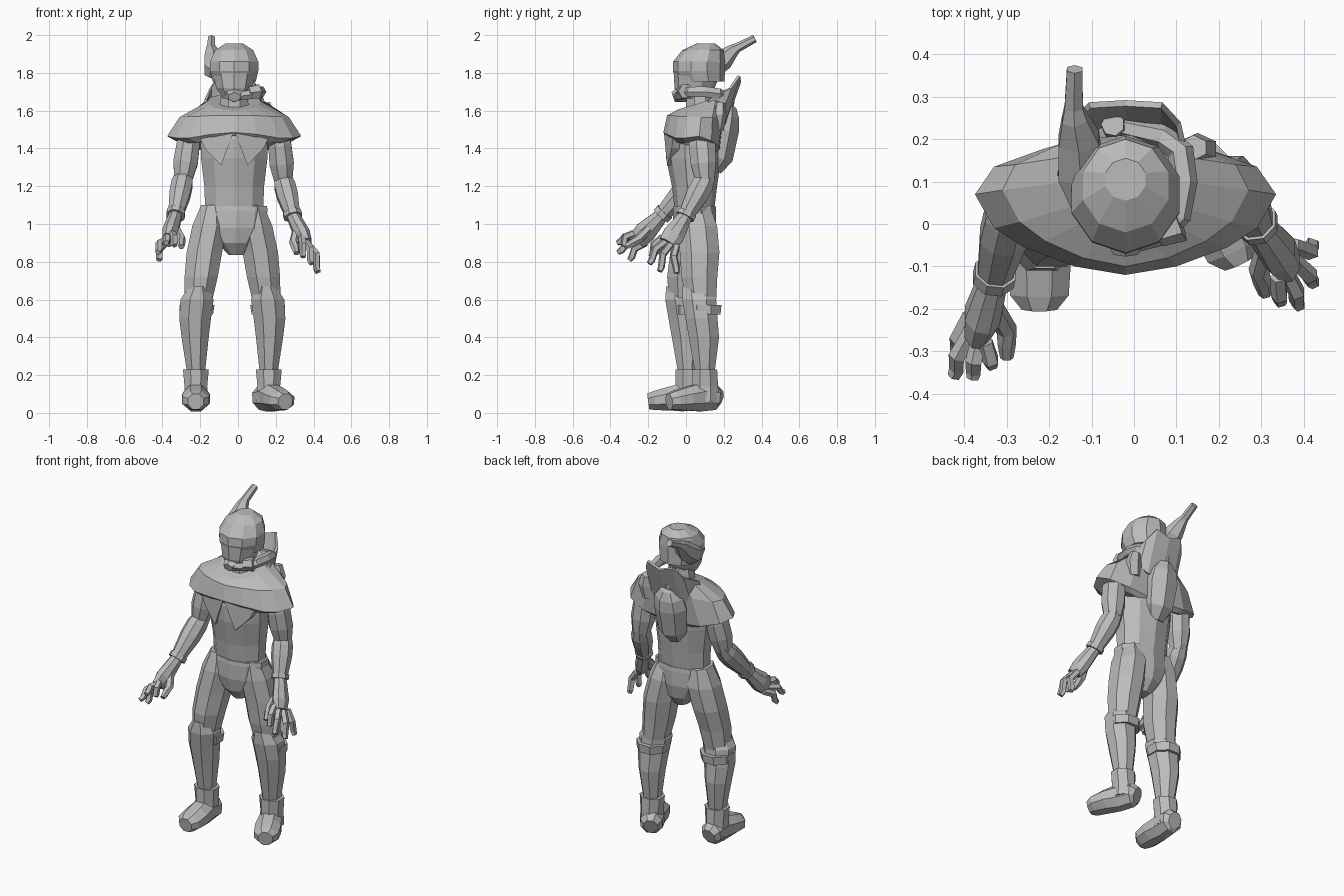
import bpy, bmesh, math
from mathutils import Vector as V

grey = bpy.data.materials.new("plain grey")
grey.diffuse_color = (0.5, 0.5, 0.5, 1)
CX = -0.02  # centre line of the upper body


def skin(name, rings, closed=True, thick=0):
    """Join rings of points with faces; closed rings get end caps."""
    bm = bmesh.new()
    rows = [[bm.verts.new(p) for p in r] for r in rings]
    n = len(rows[0])
    for a, b in zip(rows, rows[1:]):
        for i in range(n if closed else n - 1):
            j = (i + 1) % n
            bm.faces.new((a[i], a[j], b[j], b[i]))
    if closed:
        bm.faces.new(rows[0][::-1])
        bm.faces.new(rows[-1])
    bmesh.ops.recalc_face_normals(bm, faces=bm.faces[:])
    me = bpy.data.meshes.new(name)
    bm.to_mesh(me)
    bm.free()
    me.materials.append(grey)
    ob = bpy.data.objects.new(name, me)
    bpy.context.collection.objects.link(ob)
    if thick:
        mod = ob.modifiers.new("thickness", 'SOLIDIFY')
        mod.thickness, mod.offset = thick, 0
    return ob


def loft(name, rows, n=8, level=False, ref=(1, 0, 0), grow=1.0):
    """Rows are (x, y, z, rx, ry). Rings are level or square to the path."""
    pts = [V(r[:3]) for r in rows]
    rings = []
    for i, r in enumerate(rows):
        t = V((0, 0, 1)) if level else (pts[min(i + 1, len(pts) - 1)] - pts[max(i - 1, 0)]).normalized()
        u = V(ref)
        u = (u - t * u.dot(t)).normalized()
        w = t.cross(u)
        rx, ry = r[3] * grow, r[-1] * grow
        ring = []
        for k in range(n):
            a = math.tau * (k + 0.5) / n
            ring.append(pts[i] + u * rx * math.cos(a) + w * ry * math.sin(a))
        rings.append(ring)
    return skin(name, rings)


def mirrored(h):
    """Half outline, front centre to back centre, made whole about CX."""
    return [(CX + x, y, z) for x, y, z in h] + [(CX - x, y, z) for x, y, z in h[-2:0:-1]]


# torso and pelvis
loft("torso", [(CX, .045, 1.07, .155, .1), (CX, .045, 1.2, .16, .115), (CX, .04, 1.35, .178, .14),
               (CX, .04, 1.45, .18, .145), (CX, .06, 1.58, .13, .12)], 10, True, grow=1.04)
loft("pelvis", [(-.01, .045, .835, .04, .05), (-.015, .045, .9, .1, .1), (-.015, .045, .98, .165, .115),
                (-.01, .045, 1.07, .175, .115), (-.01, .045, 1.095, .172, .112)], 10, True)
loft("neck", [(CX, .08, 1.55, .09, .09), (CX, .07, 1.74, .07, .07)], 8, True)

# shoulder cape
neck = [(0, -.05, 1.6), (.06, -.045, 1.605), (.11, 0, 1.62), (.13, .04, 1.63),
        (.14, .1, 1.65), (.13, .16, 1.67), (.09, .2, 1.68), (0, .21, 1.68)]
mid = [(0, -.1, 1.575), (.1, -.08, 1.575), (.19, -.04, 1.57), (.25, .005, 1.57),
       (.29, .08, 1.565), (.26, .14, 1.565), (.15, .19, 1.575), (0, .2, 1.575)]
hem = [(0, -.12, 1.485), (.12, -.1, 1.475), (.24, -.055, 1.455), (.31, -.01, 1.455),
       (.355, .07, 1.465), (.31, .135, 1.44), (.2, .175, 1.41), (0, .18, 1.39)]
under = [(x * .8, .03 + (y - .03) * .85, z - .025) for x, y, z in hem]
skin("shoulder_cape", [mirrored(h) for h in (under, hem, mid, neck)])

# raised collar behind the head
low = [(-.16, .1, 1.6), (-.13, .18, 1.57), (-.09, .2, 1.53), (0, .205, 1.53), (.09, .2, 1.53), (.13, .18, 1.57), (.16, .1, 1.6)]
high = [(-.15, .12, 1.66), (-.125, .235, 1.72), (-.085, .28, 1.785), (0, .285, 1.755), (.085, .28, 1.785), (.125, .235, 1.72), (.15, .12, 1.66)]
skin("collar", [[(CX + x, y, z) for x, y, z in r] for r in (low, high)], False, .015)

# two pointed chest tabs
for s, side in ((-1, "right"), (1, "left")):
    tab = [(0, -.118, 1.495), (.18, -.07, 1.45), (.155, -.075, 1.40), (.07, -.1, 1.31)]
    skin(side + "_chest_tab", [[(CX + s * x, y + d, z) for x, y, z in tab] for d in (0, .04)])

# head, helmet and mask
loft("face", [(CX, .035, 1.665, .065, .078), (CX, .045, 1.72, .1, .106), (CX, .06, 1.8, .12, .125)], 10, True)
loft("helmet", [(CX, .082, 1.755, .12, .122), (CX, .068, 1.81, .134, .138), (CX, .07, 1.86, .134, .138),
                (CX, .09, 1.92, .106, .11), (CX, .105, 1.955, .05, .05)], 10, True)
loft("mask_cup", [(CX, .03, 1.7, .055, .05), (CX, -.03, 1.685, .052, .042), (CX, -.068, 1.672, .034, .027)], 6)
loft("helmet_antenna", [(-.11, .05, 1.8, .045), (-.125, .12, 1.82, .062), (-.13, .2, 1.87, .055), (-.14, .25, 1.92, .034),
                        (-.142, .275, 1.935, .025), (-.14, .365, 1.982, .021)], 6)

# breathing hose and back tank
loft("air_hose", [(-.01, -.045, 1.675, .025), (.06, -.025, 1.685, .028), (.105, .02, 1.7, .03), (.118, .1, 1.7, .032),
                  (.11, .17, 1.69, .032), (.07, .205, 1.67, .03), (-.04, .23, 1.65, .025)], 6, ref=(0, 0, 1))
loft("hose_joint", [(.055, -.02, 1.695, .035), (.11, .0, 1.702, .042)], 6, ref=(0, 0, 1))
loft("back_tank", [(-.035, .14, 1.29, .05), (-.035, .17, 1.35, .09, .08), (-.035, .195, 1.5, .105, .088), (-.035, .21, 1.57, .09, .075),
                   (-.04, .22, 1.62, .05), (-.045, .225, 1.63, .03), (-.05, .235, 1.69, .028)], 7)
# side pouch of the harness behind the left shoulder
loft("harness_pouch", [(.14, .165, 1.5, .04, .035), (.15, .175, 1.58, .05, .04), (.14, .18, 1.64, .035, .03)], 6)


# legs: the left one stands further back, its foot turned out
def leg(side, s, back, turn):
    def place(rows):
        return [(-.03 + s * x, y + back * min(1, max(0, (1.1 - z) / .45)), z, rx, ry) for x, y, z, rx, ry in rows]
    loft(side + "_thigh", place([(.11, .045, 1.1, .055, .08), (.12, .038, .99, .092, .105), (.148, .022, .85, .094, .105),
                                 (.165, -.005, .72, .088, .095), (.18, -.01, .6, .075, .08)]), 8, True, grow=1.08)
    loft(side + "_shin", place([(.18, -.03, .67, .05, .075), (.187, -.02, .6, .088, .09), (.197, -.008, .5, .084, .085),
                                (.197, .005, .4, .072, .08), (.192, .01, .2, .046, .05)]), 8, True, grow=1.08)
    loft(side + "_knee_band", place([(.19, .005, .52, .095, .095), (.187, .005, .57, .1, .1)]), 8, True)
    ax, ay = -.03 + s * .193, back
    loft(side + "_boot_shaft", [(ax, ay + .01, .06, .07, .08), (ax, ay + .012, .14, .065, .074),
                                (ax, ay + .01, .23, .074, .07)], 8, True)
    foot = [(.095, .07, .045, .05), (.07, .08, .068, .07), (-.02, .082, .07, .08), (-.09, .075, .08, .068),
            (-.165, .065, .075, .055), (-.2, .06, .045, .045)]
    c, d = math.cos(turn), math.sin(turn)
    loft(side + "_foot", [(ax - s * f * d, ay + f * c, z, w, h) for f, z, w, h in foot], 8, ref=(c, s * d, 0))


leg("right", -1, 0, 0)
leg("left", 1, .09, math.radians(26))


# arms; the palms face inward with the fingers fanned and bent
def arm(side, shoulder, elbow, wrist, roots, tips, thumb):
    s, e, w = map(V, (shoulder, elbow, wrist))
    r0, r1 = map(V, roots)
    k = (r0 + r1) / 2

    def along(a, b, spec):
        return [(*a.lerp(b, t), rx, ry) for t, rx, ry in spec]
    loft(side + "_upper_arm", along(s, e, [(0, .055, .062), (.25, .066, .076), (.65, .07, .073), (1.05, .05, .052)]), 8)
    loft(side + "_forearm", along(e, w, [(-.12, .047, .047), (.15, .06, .064), (.45, .06, .063), (1, .042, .044)]), 8)
    loft(side + "_wrist_band", along(e, w, [(.92, .052, .054), (1.04, .052, .054)]), 8)
    loft(side + "_palm", along(w, k, [(-.1, .033, .035), (.3, .04, .048), (.75, .045, .062), (1.08, .032, .055)]), 8)
    for i, tip in enumerate(tips):
        tip = V(tip)
        root = r0.lerp(r1, i / 3)
        bend = root.lerp(tip, .5) + V((.35 * (tip.x - root.x), -.015, .014))
        loft(f"{side}_finger_{i + 1}", [(*root, .02), (*bend, .021), (*root.lerp(tip, .85), .019), (*tip, .015)], 5)
    # thumb curls round the inner side
    a, b = V(thumb[0]), V(thumb[1])
    loft(side + "_thumb", [(*w.lerp(k, .4), .025), (*a, .025), (*a.lerp(b, .5), .022), (*b, .016)], 6, ref=(0, 0, 1))


arm("right", (-.255, .08, 1.48), (-.29, .045, 1.24), (-.33, -.125, 1.05), ((-.35, -.28, .95), (-.385, -.215, .9)),
    [(-.335, -.335, .885), (-.38, -.365, .9), (-.425, -.36, .85), (-.42, -.3, .81)],
    ((-.3, -.25, .92), (-.3, -.315, .88)))
arm("left", (.215, .08, 1.48), (.24, .1, 1.23), (.29, .0, 1.045), ((.34, -.125, .93), (.375, -.05, .885)),
    [(.345, -.185, .825), (.39, -.195, .79), (.425, -.14, .75), (.425, -.05, .74)],
    ((.295, -.11, .9), (.31, -.165, .845)))
